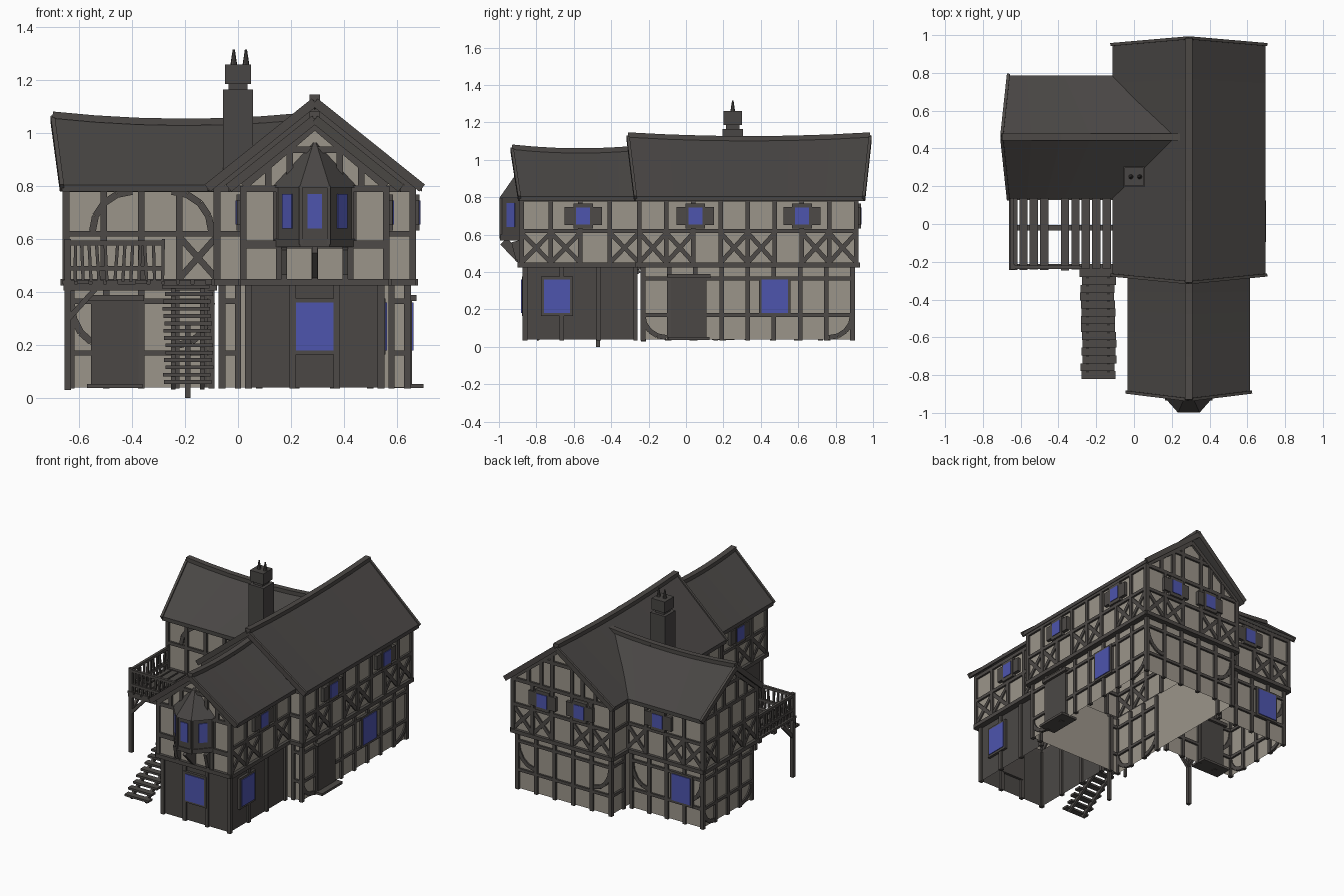
import bpy, bmesh, math, random
from mathutils import Vector as V, Matrix

if "Cube" in bpy.data.objects:
    bpy.data.objects.remove(bpy.data.objects["Cube"])
random.seed(4)

def mat(name, c):
    m = bpy.data.materials.new(name)
    m.diffuse_color = (*c, 1)
    m.use_nodes = True
    m.node_tree.nodes["Principled BSDF"].inputs["Base Color"].default_value = m.diffuse_color
    return m
PLASTER = mat("plaster", (0.33, 0.30, 0.255))
TIMBER = mat("timber", (0.075, 0.068, 0.063))
ROOF = mat("roof_shingle", (0.066, 0.061, 0.058))
PANEL = mat("dark_panel", (0.070, 0.064, 0.060))
GLASS = mat("window_glass", (0.075, 0.09, 0.42))

parts = {}
def part(name, m):
    return parts.setdefault(name, (bmesh.new(), m))[0]

def face(bm, pts, n=None):
    f = bm.faces.new([bm.verts.new(p) for p in pts])
    f.normal_update()
    if n is not None and f.normal.dot(n) < 0:
        f.normal_flip()

def beam(bm, p, q, w, n, t):
    p, q = V(p), V(q)
    x = (q - p).normalized()
    y = V(n).cross(x).normalized()
    z = x.cross(y)
    M = Matrix((x * (q - p).length, y * w, z * t)).transposed().to_4x4()
    M.translation = (p + q) / 2
    bmesh.ops.create_cube(bm, size=1, matrix=M)

def box(bm, x0, x1, y0, y1, z0, z1):
    beam(bm, (x0, (y0+y1)/2, (z0+z1)/2), (x1, (y0+y1)/2, (z0+z1)/2), y1-y0, (0, 0, 1), z1-z0)

# Wall planes: (axis it runs along, constant coordinate, outward sign)
def P(W, u, z, off=0):
    c = W[1] + W[2] * off
    return V((u, c, z)) if W[0] == 'x' else V((c, u, z))
def N(W):
    return V((0, W[2], 0)) if W[0] == 'x' else V((W[2], 0, 0))

frame = part("timber_frame", TIMBER)
glass = part("window_panes", GLASS)
def tb(W, u0, z0, u1, z1, w=0.024, t=0.026, off=0.0, bm=None):
    beam(bm or frame, P(W, u0, z0, off), P(W, u1, z1, off), w, N(W), t)
def rect(W, u, z, w, h, t=0.04, bm=None, off=0.0):
    tb(W, u - w/2, z, u + w/2, z, h, t, off, bm)
def cross(W, a, b, z0, z1):
    tb(W, a, z0, b, z1, t=0.018)
    tb(W, a, z1, b, z0, t=0.018)
def arc(W, u0, z0, u1, z1, n=4):
    pts = [(u0 + (u1-u0) * (1 - math.cos(i/n*math.pi/2)), z0 + (z1-z0) * math.sin(i/n*math.pi/2)) for i in range(n+1)]
    for a, b in zip(pts, pts[1:]):
        tb(W, *a, *b, w=0.026, t=0.018)

def shutter_window(W, u, z=0.70):
    rect(W, u, z, 0.105, 0.135, 0.05)
    rect(W, u, z, 0.20, 0.095, 0.046)
    rect(W, u, z, 0.075, 0.09, 0.006, glass, 0.026)
def big_window(W, u, z=0.27):
    rect(W, u, z, 0.17, 0.21, 0.034)
    rect(W, u, z, 0.14, 0.18, 0.006, glass, 0.019)
def door(W, u, w):
    rect(W, u, 0.205, w, 0.33, 0.036, part("doors", PANEL))
    rect(W, u, 0.378, w + 0.04, 0.022, 0.07)
    rect(W, u, 0.045, w + 0.03, 0.016, 0.12)

# Walls of the wings: name, upper plane, span, timbered span(s), dark ground floor
WALLS = [(('y', .66, 1), -.25, .91, [(-.25, .91)], False),
         (('y', -.08, -1), -.25, .91, [(-.25, .18), (.74, .91)], False),
         (('x', -.25, -1), -.08, .66, [(-.08, .02), (.56, .66)], False),
         (('x', .91, 1), -.08, .66, [(-.08, .66)], False),
         (('x', -.88, -1), .02, .56, [(.02, .56)], True),
         (('y', .56, 1), -.88, -.25, [(-.88, -.25)], True),
         (('y', .02, -1), -.88, -.25, [(-.88, -.25)], True),
         (('x', .18, -1), -.65, -.08, [(-.65, -.08)], False),
         (('x', .74, 1), -.65, -.08, [(-.65, -.08)], False),
         (('y', -.65, -1), .18, .74, [(.18, .74)], False)]
up, low, dark = part("upper_walls", PLASTER), part("ground_walls", PLASTER), part("panelled_walls", PANEL)
for W, a, b, spans, is_dark in WALLS:
    G = (W[0], W[1] - W[2] * 0.02, W[2])
    ga, gb = a + 0.02, b - 0.02
    face(up, [P(W, a, .43), P(W, b, .43), P(W, b, .81), P(W, a, .81)], N(W))
    face(dark if is_dark else low, [P(G, ga, .04), P(G, gb, .04), P(G, gb, .44), P(G, ga, .44)], N(W))
    left_front = W == ('x', .18, -1)
    oriel_wall = W == ('x', -.88, -1)
    for s, e in spans:
        n = max(1, round((e - s) / 0.15))
        us = [s + (e - s) * i / n for i in range(n + 1)]
        tb(W, s - .01, .437, e + .01, .437, .026, .04)
        tb(W, s, .79, e, .79)
        tb(W, s, .58 if oriel_wall else .62, e, .58 if oriel_wall else .62, .03 if oriel_wall else .022)
        gn = 3 if is_dark else n
        for u in us:
            tb(W, u, .43, u, .80)
        for i in range(gn + 1):
            u = ga - a + s + (e - s - .04) * i / gn
            tb(G, u, .035, u, .43)
        for i in range(n):
            if not oriel_wall and n > 1 and (i % 3 < 2 if not left_front else i == n - 1):
                cross(W, us[i], us[i+1], .45, .61)
        if not is_dark:
            tb(G, s + .02, .17, e - .02, .17, .02)
            tb(G, s + .02, .365, e - .02, .365, .02)
            if n > 2:
                for i in (0, n - 1):
                    k = us[i] if i else us[1]
                    arc(G, us[0] + .02 if i == 0 else us[n] - .02, .17 if W[0] == 'y' else .36, k, .05 if W[0] == 'y' else .2)
F = ('x', .18, -1)
arc(F, -.55, .63, -.40, .78)
arc(F, -.10, .63, -.25, .78)

# Windows and doors
R, FR, FL, BK, LB = ('y', .66, 1), ('y', .56, 1), ('y', .02, -1), ('x', .91, 1), ('x', .74, 1)
for W, u in ((R, .05), (R, .62), (FR, -.55), (FL, -.58), (BK, .15), (BK, .43), (LB, -.32)):
    shutter_window(W, u)
for W, u in ((('y', .64, 1), .475), (('y', .54, 1), -.69), (('x', -.86, -1), .29), (('x', .72, 1), -.48)):
    big_window(W, u)
door(('y', .64, 1), .015, .19)
door(('x', .20, -1), -.465, .18)

# Gables: plaster triangle, sloping rafters, studs and collar
def gable(W, c, half, peak, studs):
    face(up, [P(W, c - half, .80), P(W, c + half, .80), P(W, c, peak)], N(W))
    for s in (-1, 1):
        tb(W, c + s * half, .80, c, peak, .032, .03)
        for k in studs:
            tb(W, c + s * half * k, .80, c + s * half * k, peak - (peak - .80) * k)
    tb(W, c - half * .4, .80 + (peak - .80) * .6, c + half * .4, .80 + (peak - .80) * .6)
gable(BK, .29, .37, 1.09, (.2, .42, .68))
gable(('x', -.25, -1), .29, .37, 1.09, (.68,))
gable(('x', -.88, -1), .29, .27, 1.03, (.35, .65))
gable(('y', -.65, -1), .46, .28, 1.03, (.25, .6))

# Sagging roofs with ridge caps and bargeboards
def roof(name, axis, c, half, ridge, eave, zs, ends, n=6, ze=.805, th=.026):
    bm = part(name, ROOF)
    T = (lambda a, o, z: V((c + o, a, z))) if axis == 'y' else (lambda a, o, z: V((a, c + o, z)))
    rings, tops = [], []
    for i in range(n + 1):
        t = i / n
        z = zs[0] * (1-t) * (1-2*t) + zs[1] * 4 * t * (1-t) + zs[2] * t * (2*t-1)
        r, e = ridge[0] + (ridge[1]-ridge[0]) * t, eave[0] + (eave[1]-eave[0]) * t
        pts = [T(e, -half, ze), T(r, 0, z), T(e, half, ze), T(e, half, ze-th), T(r, 0, z-th), T(e, -half, ze-th)]
        rings.append([bm.verts.new(p) for p in pts])
        tops.append(T(r, 0, z + .004))
    for A, B in zip(rings, rings[1:]):
        for j in range(6):
            bm.faces.new((A[j], A[(j+1) % 6], B[(j+1) % 6], B[j]))
    for A in (rings[0], rings[-1]):
        bm.faces.new((A[0], A[1], A[4], A[5]))
        bm.faces.new((A[1], A[2], A[3], A[4]))
    bmesh.ops.recalc_face_normals(bm, faces=bm.faces[:])
    for p, q in zip(tops, tops[1:]):
        beam(part("ridge_caps", TIMBER), p, q, .038, (0, 0, 1), .026)
    for k in ends:
        z = zs[0] if k == 0 else zs[2]
        for s in (-1, 1):
            p, q = T(eave[k], s * half, ze - .012), T(ridge[k], 0, z - .012)
            beam(part("bargeboards", TIMBER), p, q, .034, T(1, 0, 0) - T(0, 0, 0), .016)
roof("main_roof", 'y', .29, .405, (-.31, .985), (-.27, .95), (1.13, 1.11, 1.13), (0, 1))
roof("front_roof", 'y', .29, .325, (-.93, -.25), (-.89, -.25), (1.065, 1.045, 1.06), (0,))
roof("left_roof", 'x', .46, .325, (-.70, .25), (-.665, -.07), (1.065, 1.038, 1.06), (0,))

# Oriel window on the front gable
def ring(k, z, y0=-.88):
    return [V((.29 + x * k, y0 + y * k, z)) for x, y in ((-.15, 0), (-.053, -.11), (.053, -.11), (.15, 0))]
body, cap = part("oriel_body", PANEL), part("oriel_roof", ROOF)
for z0, z1, k in ((.57, .60, 1.05), (.60, .80, 1.0)):
    A, B = ring(k, z0), ring(k, z1)
    face(body, A, (0, 0, -1))
    face(body, B, (0, 0, 1))
    for i in range(3):
        face(body, [A[i], A[i+1], B[i+1], B[i]], (A[i] + A[i+1]) / 2 - V((.29, -.85, z0)))
A = ring(1.08, .795)
face(cap, A, (0, 0, -1))
for i in range(3):
    face(cap, [A[i], A[i+1], V((.29, -.87, .98))], (0, 0, 1))
A = ring(1.0, .705)
for i in range(3):
    d, m = A[i+1] - A[i], (A[i] + A[i+1]) / 2
    n = V((d.y, -d.x, 0)).normalized()
    beam(glass, m - d.normalized() * .027 + n * .002, m + d.normalized() * .027 + n * .002, .13, n, .006)
for p in A:
    beam(part("oriel_posts", TIMBER), (p.x, p.y, .58), (p.x, p.y, .80), .014, (0, 1, 0), .014)
for x, y in ((.175, -.91), (.29, -.975), (.405, -.91)):
    br = part("oriel_brackets", TIMBER)
    beam(br, (x, -.885, .45), (x, -.885, .57), .022, (0, 1, 0), .03)
    beam(br, (x, -.885, .47), (x, y, .565), .05, (1, 0, 0), .022)

# Chimney with capstone and pots
ch = part("chimney", ROOF)
box(ch, -.056, .056, .195, .305, .80, 1.165)
box(ch, -.05, .05, .20, .30, 1.185, 1.26)
box(ch, -.035, .035, .215, .285, 1.16, 1.19)
for x in (-.016, .03):
    bmesh.ops.create_cone(ch, segments=8, cap_ends=True, radius1=.013, radius2=.004, depth=.06,
                          matrix=Matrix.Translation((x, .25, 1.287)))

# Balcony deck, railing, posts and braces
deck, rail = part("balcony_deck", TIMBER), part("balcony_railing", TIMBER)
for i in range(10):
    x = -.64 + i * .055
    if i != 4:
        box(deck, x - .022, x + .022, -.24 + random.uniform(-.006, .006), .17, .43, .445)
for y in (-.225, -.02, .14):
    box(deck, -.66, -.08, y - .014, y + .014, .405, .43)
def railing(p, q, n):
    p, q = V(p), V(q)
    side = V((-(q-p).y, (q-p).x, 0))
    for z in (.49, .585):
        beam(rail, p + V((0, 0, z)), q + V((0, 0, z)), .018, side, .018)
    for i in range(n + 1):
        b = p.lerp(q, i / n)
        j = (q - p).normalized() * random.uniform(-.012, .012)
        beam(rail, b + V((0, 0, .44)), b + j + V((0, 0, .60 if i in (0, n) else .58)), .012, side, .012)
railing((-.645, -.23, 0), (-.285, -.23, 0), 12)
railing((-.645, -.23, 0), (-.645, .16, 0), 11)
posts = part("balcony_posts", TIMBER)
box(posts, -.655, -.63, -.24, -.215, .03, .60)
box(posts, -.20, -.18, -.48, -.46, 0, .28)
box(posts, -.13, -.115, -.24, -.225, .04, .42)
beam(posts, (-.64, -.228, .30), (-.54, -.228, .41), .02, (0, 1, 0), .018)
beam(posts, (-.642, -.228, .30), (-.642, -.12, .41), .02, (1, 0, 0), .018)

# Outside stairs up to the balcony
st = part("stairs", TIMBER)
for i in range(14):
    t = i / 13
    y, z, j = -.80 + .54 * t, .06 + .36 * t, random.uniform(-.008, .008)
    box(st, -.28 + j, -.10 + j, y - .021, y + .021, z - .007, z + .007)
for x in (-.245, -.135):
    beam(st, (x, -.80, .042), (x, -.25, .41), .026, (1, 0, 0), .016)

for name, (bm, m) in parts.items():
    me = bpy.data.meshes.new(name)
    bm.to_mesh(me)
    bm.free()
    me.materials.append(m)
    bpy.context.collection.objects.link(bpy.data.objects.new(name, me))
